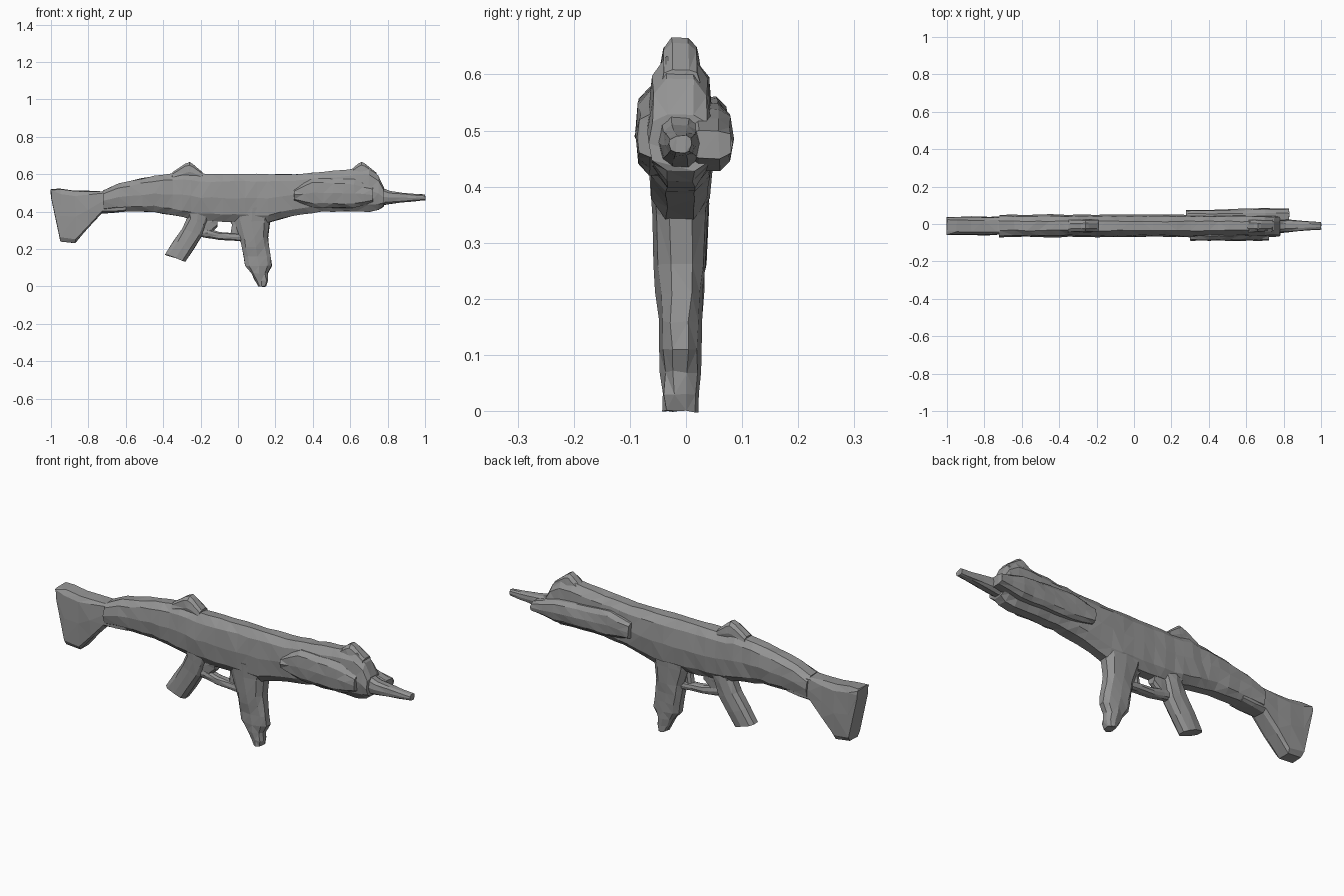
import bpy, bmesh, math, random
from mathutils import Vector

random.seed(4)
if "Cube" in bpy.data.objects:
    bpy.data.objects.remove(bpy.data.objects["Cube"], do_unlink=True)

SIDES = 10
GREY = (.3, .3, .3, 1)
grey = bpy.data.materials.new("plain grey")
grey.use_nodes = True
grey.diffuse_color = GREY
grey.node_tree.nodes["Principled BSDF"].inputs["Base Color"].default_value = GREY


def cross_section(roundness):
    """Ten-sided outline with a flat top: a box at low roundness, an oval at one."""
    def bend(value):
        return math.copysign(abs(value) ** roundness, value)
    angles = [math.tau * i / SIDES for i in range(SIDES)]
    tallest = max(math.sin(a) for a in angles)
    return [(bend(math.cos(a)), bend(math.sin(a) / tallest)) for a in angles]


def densify(stations, step):
    """Insert in-between stations so the skin breaks into small facets."""
    result = [stations[0]]
    for a, b in zip(stations, stations[1:]):
        count = max(1, round(abs(b[0] - a[0]) / step))
        for i in range(count):
            share = (i + 1) / count
            result.append([p + (q - p) * share for p, q in zip(a, b)])
    return result


def loft(name, stations, width, end_width=None, centre=-.01,
         roundness=.75, upright=False, slant=0, rough=.003):
    """Skin stations (position, low, high) lengthwise, or upright from top to foot."""
    end_width = end_width or width
    section = cross_section(roundness)
    start, end = stations[0][0], stations[-1][0]
    bm = bmesh.new()
    rings = []
    for position, low, high in densify(stations, step=.06):
        share = (position - start) / (end - start)
        half_width = (width + (end_width - width) * share) / 2
        ring = []
        for side, level in section:
            y = centre + half_width * side
            across = (low + high + (high - low) * level) / 2
            if upright:
                point = Vector((across, y, position - slant * level))
            else:
                point = Vector((across, y, position)).zyx
                point.x, point.z = position, across
            wobble = Vector([random.uniform(-rough, rough) for axis in "xyz"])
            ring.append(bm.verts.new(point + wobble))
        rings.append(ring)
    for a, b in zip(rings, rings[1:]):
        for i in range(SIDES):
            bm.faces.new((a[i - 1], a[i], b[i], b[i - 1]))
    bm.faces.new(rings[0])
    bm.faces.new(rings[-1])
    bmesh.ops.triangulate(bm, faces=bm.faces[:])
    bmesh.ops.recalc_face_normals(bm, faces=bm.faces[:])
    mesh = bpy.data.meshes.new(name)
    bm.to_mesh(mesh)
    bm.free()
    mesh.materials.append(grey)
    obj = bpy.data.objects.new(name, mesh)
    bpy.context.collection.objects.link(obj)


def sight(name, peak, behind, ahead):
    """Small pointed hump on top of the housing."""
    base, top, tip = .56, .61, .665
    loft(name, [(peak - behind, base, top), (peak - behind / 4, base, tip - .01),
                (peak, base, tip), (peak + ahead / 4, base, tip - .01),
                (peak + ahead, base, top)], width=.07, rough=.002)


# Shoulder stock with a deep flat butt
loft("stock", [(-1, .47, .52), (-.95, .24, .52), (-.87, .23, .51),
               (-.73, .39, .51), (-.6, .4, .52)],
     width=.1, roundness=.4)

# Main housing from the stock to the nose
loft("receiver", [(-.72, .4, .51), (-.64, .4, .55), (-.45, .4, .59),
                  (-.3, .37, .61), (-.2, .35, .6), (.16, .34, .6),
                  (.3, .38, .6), (.45, .4, .61), (.63, .4, .63),
                  (.7, .4, .63), (.75, .41, .59), (.78, .43, .53)],
     width=.12, end_width=.115)

# Bulging side panels of the fore-end
loft("right_handguard_panel", [(.3, .46, .52), (.4, .42, .58),
                               (.62, .42, .57), (.72, .45, .53)],
     width=.09, centre=-.045)
loft("left_handguard_panel", [(.28, .45, .53), (.4, .43, .56),
                              (.7, .43, .54), (.83, .45, .5)],
     width=.07, end_width=.09, centre=.04)

# Tapered barrel tip
loft("barrel", [(.74, .43, .54), (.81, .44, .51), (.88, .45, .5), (1, .46, .49)],
     width=.08, end_width=.04, rough=.002)

sight("rear_sight", peak=-.26, behind=.09, ahead=.07)
sight("front_sight", peak=.66, behind=.07, ahead=.08)

# Slanted pistol grip
loft("pistol_grip", [(.41, -.29, -.14), (.35, -.27, -.17),
                     (.29, -.3, -.19), (.15, -.39, -.28)],
     width=.095, end_width=.075, upright=True, slant=.02)

# Magazine with a narrow foot
loft("magazine", [(.42, -.04, .2), (.35, -.02, .17), (.26, .01, .16),
                  (.11, .04, .18), (.07, .07, .16), (.03, .09, .16),
                  (0, .11, .15)],
     width=.11, end_width=.06, upright=True)

# Trigger guard bar, the web behind it and the trigger
loft("trigger_guard", [(-.23, .27, .33), (-.1, .25, .29), (.04, .24, .28)],
     width=.05, rough=.002)
loft("guard_web", [(-.2, .28, .4), (-.15, .28, .4), (-.11, .32, .39)],
     width=.05, rough=.002)
loft("trigger", [(.38, -.06, 0), (.33, -.03, .01), (.27, -.04, .01)],
     width=.03, upright=True, rough=.002)
